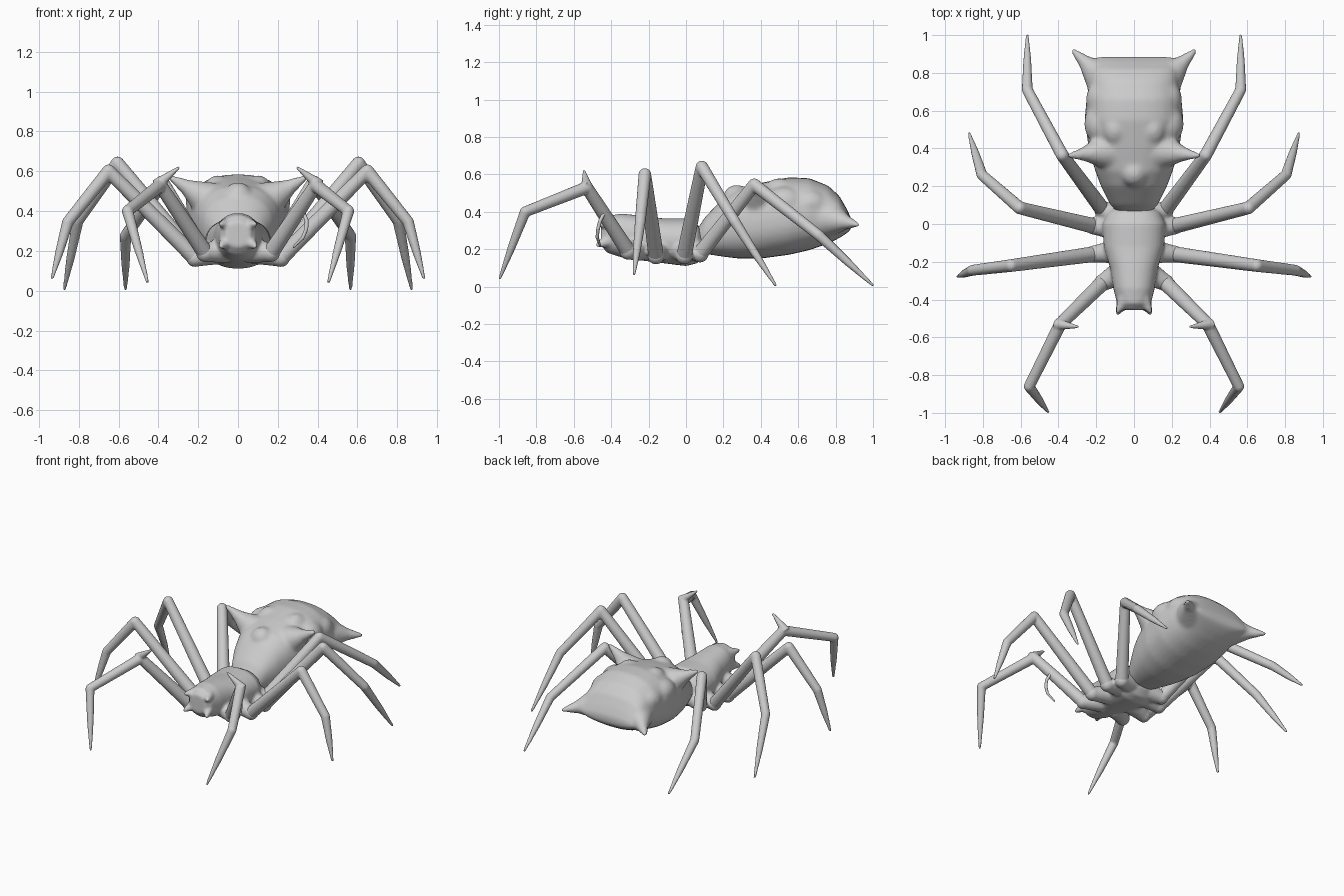
import bpy, bmesh
from math import cos, sin, pi
from mathutils import Vector, Matrix

cube = bpy.data.objects.get("Cube")
if cube:
    bpy.data.objects.remove(cube, do_unlink=True)

GREY = (0.6, 0.6, 0.6, 1)
mat = bpy.data.materials.new("pale grey")
mat.use_nodes = True
mat.diffuse_color = GREY
mat.node_tree.nodes["Principled BSDF"].inputs["Base Color"].default_value = GREY


def finish(name, bm, voxel, smooth):
    """Turn a bmesh into a smooth object with all its pieces fused."""
    bmesh.ops.recalc_face_normals(bm, faces=bm.faces)
    me = bpy.data.meshes.new(name)
    bm.to_mesh(me)
    bm.free()
    me.materials.append(mat)
    ob = bpy.data.objects.new(name, me)
    bpy.context.collection.objects.link(ob)
    fuse = ob.modifiers.new("fuse", 'REMESH')
    fuse.mode, fuse.voxel_size, fuse.use_smooth_shade = 'VOXEL', voxel, True
    soft = ob.modifiers.new("soften", 'SMOOTH')
    soft.factor, soft.iterations = 0.5, smooth


def cone(bm, a, b, r1, r2, sides=16):
    a, b = Vector(a), Vector(b)
    d = b - a
    m = Matrix.Translation((a + b) / 2) @ d.to_track_quat('Z', 'Y').to_matrix().to_4x4()
    bmesh.ops.create_cone(bm, cap_ends=True, segments=sides, radius1=r1,
                          radius2=r2, depth=d.length, matrix=m)


def horn(bm, base, tip, r):
    """Spike with a flared foot."""
    neck = Vector(base).lerp(Vector(tip), 0.55)
    cone(bm, base, neck, r, r * 0.4)
    cone(bm, neck, tip, r * 0.4, 0.012)


def ball(bm, c, r, scale=(1, 1, 1)):
    m = Matrix.Translation(c) @ Matrix.Diagonal((*scale, 1))
    bmesh.ops.create_uvsphere(bm, u_segments=16, v_segments=10, radius=r, matrix=m)


def chain(bm, points, radii):
    """Tapered limb with a rounded joint at every point."""
    for i, (p, r) in enumerate(zip(points, radii)):
        ball(bm, p, r)
        if i:
            cone(bm, points[i - 1], p, radii[i - 1], r)


def loft(bm, stations, power, steps=32):
    """Skin rounded cross-sections given as (y, half width, bottom, top)."""
    rings = []
    for y, w, lo, hi in stations:
        ring = []
        for k in range(steps):
            c, s = cos(2 * pi * k / steps), sin(2 * pi * k / steps)
            x = w * abs(c) ** power * (1 if c > 0 else -1)
            z = (lo + hi) / 2 + (hi - lo) / 2 * abs(s) ** power * (1 if s > 0 else -1)
            ring.append(bm.verts.new((x, y, z)))
        rings.append(ring)
    for r1, r2 in zip(rings, rings[1:]):
        for k in range(steps):
            j = (k + 1) % steps
            bm.faces.new((r1[k], r1[j], r2[j], r2[k]))
    bm.faces.new(rings[0])
    bm.faces.new(rings[-1])


def flip(p, side):
    return (p[0] * side, p[1], p[2])


# Abdomen: lofted sac, four horns and long soft swellings
bm = bmesh.new()
loft(bm, [(0.05, 0.075, 0.19, 0.29), (0.1, 0.125, 0.175, 0.37), (0.2, 0.175, 0.16, 0.475),
          (0.28, 0.205, 0.15, 0.525), (0.4, 0.24, 0.15, 0.555), (0.55, 0.262, 0.17, 0.585),
          (0.66, 0.252, 0.195, 0.58), (0.76, 0.235, 0.23, 0.54), (0.82, 0.235, 0.26, 0.485),
          (0.86, 0.22, 0.285, 0.415), (0.885, 0.2, 0.31, 0.36)], 0.85)
for s in (1, -1):
    horn(bm, flip((0.15, 0.385, 0.455), s), flip((0.35, 0.36, 0.575), s), 0.1)
    horn(bm, flip((0.17, 0.77, 0.36), s), flip((0.33, 0.925, 0.33), s), 0.1)
    for c, r in [((0.18, 0.53, 0.45), 0.085), ((0.175, 0.66, 0.44), 0.08),
                 ((0.1, 0.5, 0.51), 0.07)]:
        ball(bm, flip(c, s), r, (1, 1.25, 1))
ball(bm, (0, 0.27, 0.47), 0.075)
finish("abdomen", bm, 0.012, 9)

# Thorax and head, with hip sockets and small face horns
bm = bmesh.new()
loft(bm, [(-0.455, 0.06, 0.22, 0.345), (-0.42, 0.09, 0.18, 0.38), (-0.34, 0.11, 0.155, 0.39),
          (-0.24, 0.125, 0.14, 0.38), (-0.12, 0.16, 0.125, 0.365), (0, 0.168, 0.11, 0.365),
          (0.06, 0.14, 0.125, 0.335), (0.1, 0.08, 0.17, 0.28)], 0.9)
hips = [(0.165, -0.31, 0.19), (0.215, -0.16, 0.165), (0.215, -0.01, 0.165), (0.165, 0.075, 0.175)]
for s in (1, -1):
    for h in hips:
        cone(bm, flip((0.06, h[1] * 0.75 - 0.02, 0.205), s), flip(h, s), 0.07, 0.045)
        ball(bm, flip(h, s), 0.047)
    cone(bm, flip((0.05, -0.4, 0.25), s), flip((0.09, -0.48, 0.22), s), 0.045, 0.01)
    cone(bm, flip((0.05, -0.4, 0.33), s), flip((0.09, -0.47, 0.335), s), 0.04, 0.01)
finish("thorax_and_head", bm, 0.009, 5)

# Legs: hip, knee, ankle and tip
legs = {
    "front": [hips[0], (0.39, -0.53, 0.53), (0.555, -0.86, 0.4), (0.455, -0.995, 0.045)],
    "second": [hips[1], (0.65, -0.22, 0.6), (0.855, -0.245, 0.345), (0.933, -0.278, 0.065)],
    "third": [hips[2], (0.605, 0.085, 0.64), (0.805, 0.26, 0.35), (0.872, 0.478, 0.008)],
    "rear": [hips[3], (0.38, 0.365, 0.545), (0.565, 0.71, 0.275), (0.565, 0.998, 0.008)],
}
for s, side in ((1, "left"), (-1, "right")):
    for name, (hip, knee, ankle, tip) in legs.items():
        shin = Vector(ankle).lerp(Vector(tip), 0.55)
        bm = bmesh.new()
        chain(bm, [flip(p, s) for p in (hip, knee, ankle, shin, tip)],
              (0.042, 0.034, 0.029, 0.021, 0.008))
        if name == "front":  # knee spur
            cone(bm, flip((0.41, -0.53, 0.53), s), flip((0.295, -0.545, 0.62), s), 0.032, 0.007)
        finish(f"{name}_leg_{side}", bm, 0.007, 2)

# Thin curled feeler beside the head
bm = bmesh.new()
chain(bm, [(0.33, -0.44, 0.39), (0.345, -0.46, 0.35), (0.343, -0.47, 0.31),
           (0.325, -0.475, 0.265), (0.28, -0.46, 0.22)], (0.01, 0.01, 0.01, 0.009, 0.006))
finish("feeler_left", bm, 0.003, 2)
